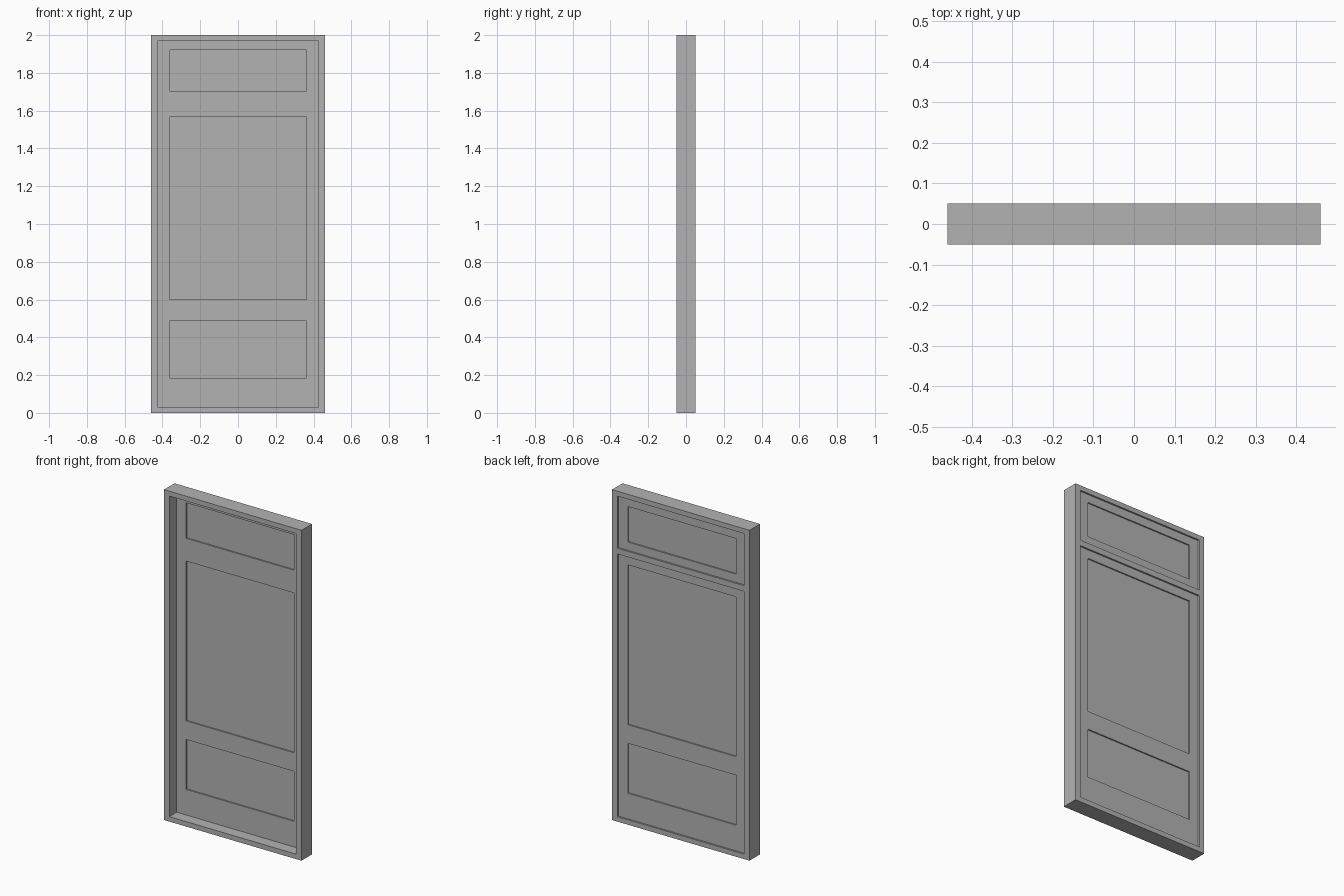
import bpy

cube = bpy.data.objects.get("Cube")
if cube:
    bpy.data.objects.remove(cube, do_unlink=True)

grey = bpy.data.materials.new("plain_grey")
grey.use_nodes = True
colour = (0.45, 0.45, 0.45, 1)
grey.diffuse_color = colour
grey.node_tree.nodes["Principled BSDF"].inputs["Base Color"].default_value = colour

# Layout: half widths, depths and heights
OUTER, INNER, PANE = 0.46, 0.425, 0.362
FRONT, BACK = -0.05, 0.05
LEAF_FRONT, LEAF_BACK = 0.02, 0.04
INSET = 0.008
TOP, BORDER = 2.0, 0.03
RAIL_LOW, RAIL_HIGH = 1.62, 1.655


def slab(name, half_width, y0, y1, z0, z1, holes=()):
    """Board with rectangular openings (z ranges with a half width) cut clean through."""
    xs = sorted({-half_width, half_width, *(s * h[0] for h in holes for s in (-1, 1))})
    zs = sorted({z0, z1, *(z for h in holes for z in h[1:])})

    def solid(i, k):
        if not (0 <= i < len(xs) - 1 and 0 <= k < len(zs) - 1):
            return False
        x, z = (xs[i] + xs[i + 1]) / 2, (zs[k] + zs[k + 1]) / 2
        return not any(abs(x) < w and a < z < b for w, a, b in holes)

    verts = [(x, y, z) for y in (y0, y1) for z in zs for x in xs]

    def v(side, i, k):
        return (side * len(zs) + k) * len(xs) + i

    faces = []
    for i in range(len(xs) - 1):
        for k in range(len(zs) - 1):
            if not solid(i, k):
                continue
            ring = [(i, k), (i + 1, k), (i + 1, k + 1), (i, k + 1)]
            faces.append([v(0, *c) for c in ring])
            faces.append([v(1, *c) for c in reversed(ring)])
            # Walls only where the board meets open space
            for n, (di, dk) in enumerate([(0, -1), (1, 0), (0, 1), (-1, 0)]):
                if not solid(i + di, k + dk):
                    a, b = ring[n], ring[(n + 1) % 4]
                    faces.append([v(0, *b), v(0, *a), v(1, *a), v(1, *b)])
    mesh = bpy.data.meshes.new(name)
    mesh.from_pydata(verts, [], faces)
    mesh.materials.append(grey)
    mesh.validate()
    obj = bpy.data.objects.new(name, mesh)
    bpy.context.collection.objects.link(obj)
    return obj


# Outer frame and the transom rail, flush at the back
slab("door_frame", OUTER, FRONT, BACK, 0, TOP, [(INNER, BORDER, TOP - BORDER)])
slab("transom_rail", INNER, LEAF_FRONT, BACK, RAIL_LOW, RAIL_HIGH)

# Door leaf below the rail and transom leaf above it, each with thin sunken panels
leaves = {
    "door": (BORDER, RAIL_LOW, {"lower": (0.185, 0.487), "middle": (0.60, 1.567)}),
    "transom": (RAIL_HIGH, TOP - BORDER, {"upper": (1.705, 1.92)}),
}
for leaf, (low, high, panels) in leaves.items():
    slab(leaf + "_leaf", INNER, LEAF_FRONT, LEAF_BACK, low, high,
         [(PANE, *span) for span in panels.values()])
    for place, span in panels.items():
        slab(place + "_panel", PANE, LEAF_FRONT + INSET, LEAF_BACK - INSET, *span)
